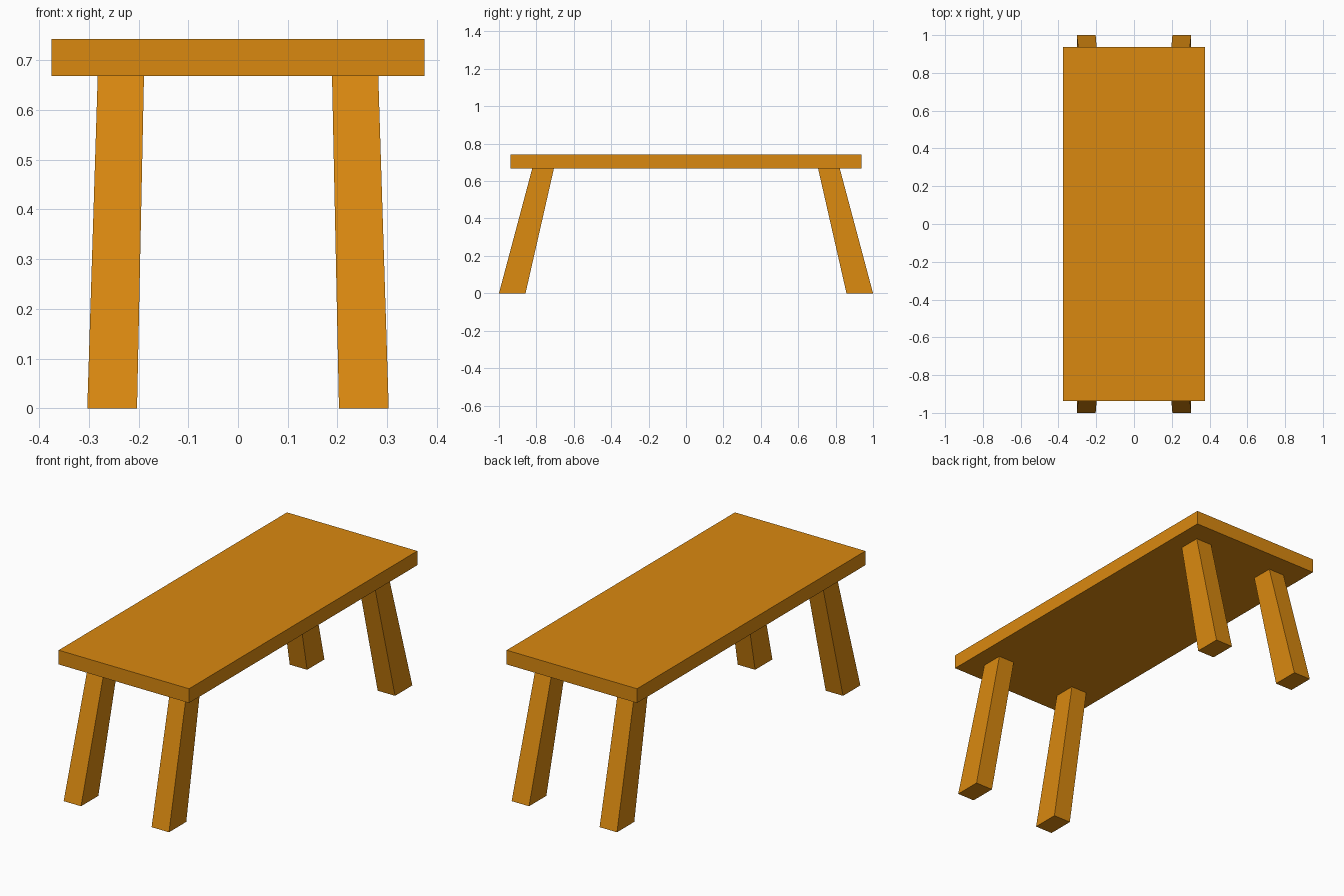
import bpy
import bmesh

if "Cube" in bpy.data.objects:
    bpy.data.objects.remove(bpy.data.objects["Cube"])

wood = bpy.data.materials.new("orange_wood")
wood.diffuse_color = (0.70, 0.25, 0.005, 1.0)
wood.use_nodes = True
wood.node_tree.nodes["Principled BSDF"].inputs["Base Color"].default_value = wood.diffuse_color

UNDERSIDE, TOP = 0.668, 0.742


def prism(name, bottom, top):
    """Six-sided block between two rectangles given as (x0, x1, y0, y1, z)."""
    bm = bmesh.new()
    rings = []
    for x0, x1, y0, y1, z in (bottom, top):
        corners = ((x0, y0), (x1, y0), (x1, y1), (x0, y1))
        rings.append([bm.verts.new((x, y, z)) for x, y in corners])
    low, high = rings
    bm.faces.new(low[::-1])
    bm.faces.new(high)
    for i in range(4):
        j = (i + 1) % 4
        bm.faces.new((low[i], low[j], high[j], high[i]))
    bmesh.ops.recalc_face_normals(bm, faces=bm.faces)
    mesh = bpy.data.meshes.new(name)
    bm.to_mesh(mesh)
    bm.free()
    mesh.materials.append(wood)
    obj = bpy.data.objects.new(name, mesh)
    bpy.context.collection.objects.link(obj)
    return obj


# Table top slab
slab = (-0.375, 0.375, -0.938, 0.938)
prism("table_top", (*slab, UNDERSIDE), (*slab, TOP))

# Four splayed legs, tapering slightly toward the top
for y_name, sy in (("front", -1), ("back", 1)):
    for x_name, sx in (("left", -1), ("right", 1)):
        foot = (sx * 0.203, sx * 0.303, sy * 0.858, sy * 1.0, 0.0)
        head = (sx * 0.189, sx * 0.282, sy * 0.706, sy * 0.822, UNDERSIDE)
        prism(f"{y_name}_{x_name}_leg", foot, head)
